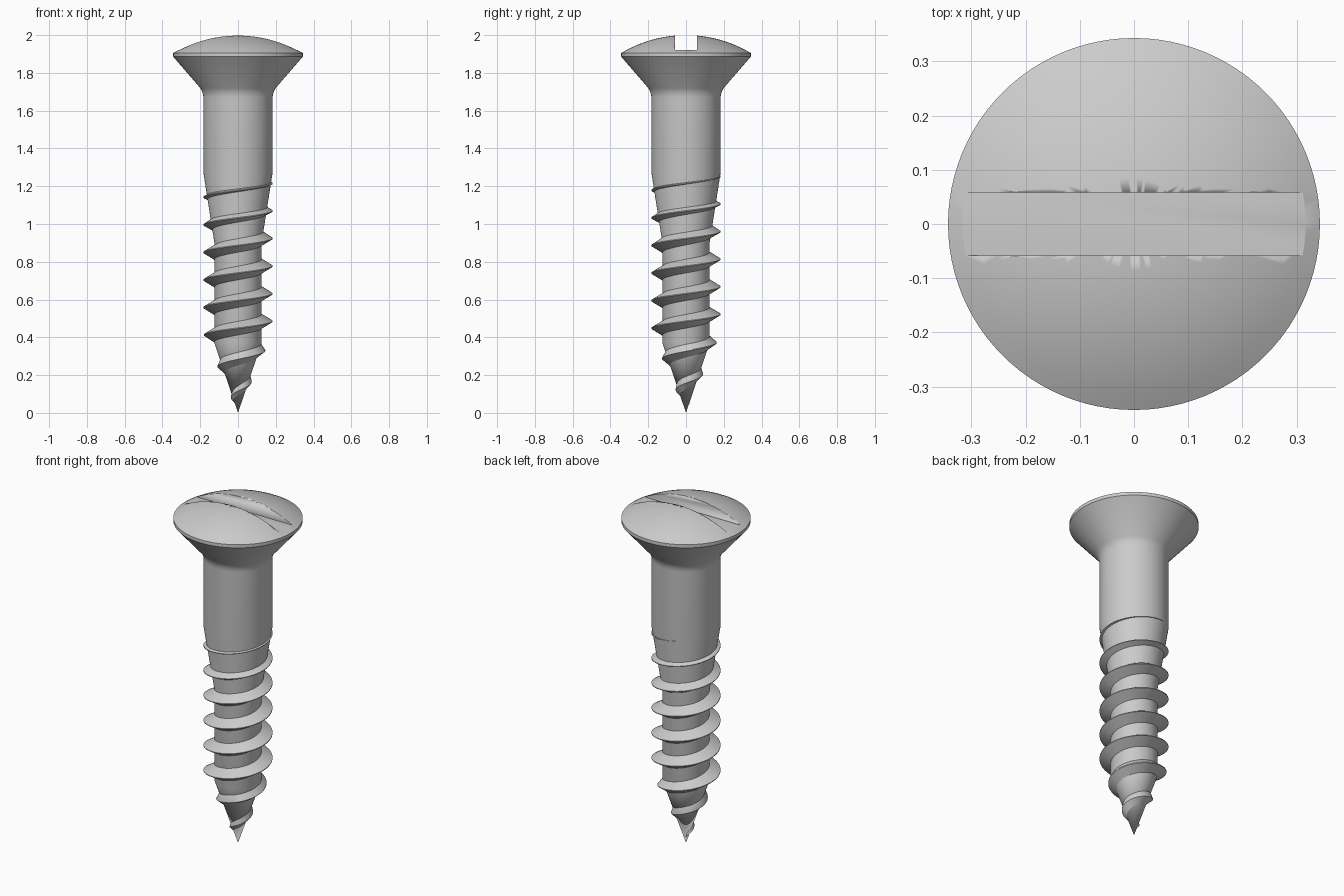
import bpy, bmesh, math

if "Cube" in bpy.data.objects:
    bpy.data.objects.remove(bpy.data.objects["Cube"])

SEG = 96


def finish(bm, name, angle=30):
    bmesh.ops.recalc_face_normals(bm, faces=bm.faces)
    me = bpy.data.meshes.new(name)
    bm.to_mesh(me)
    bm.free()
    ob = bpy.data.objects.new(name, me)
    bpy.context.collection.objects.link(ob)
    bpy.ops.object.select_all(action='DESELECT')
    bpy.context.view_layer.objects.active = ob
    ob.select_set(True)
    bpy.ops.object.shade_smooth_by_angle(angle=math.radians(angle))
    return ob


def lathe(profile, name):
    bm = bmesh.new()
    verts = [bm.verts.new((r, 0, z)) for r, z in profile]
    edges = [bm.edges.new(p) for p in zip(verts, verts[1:])]
    bmesh.ops.spin(bm, geom=verts + edges, cent=(0, 0, 0), axis=(0, 0, 1),
                   angle=2 * math.pi, steps=SEG, use_merge=True)
    bmesh.ops.remove_doubles(bm, verts=bm.verts, dist=1e-5)
    return finish(bm, name, 20)


# Radius of the core and of the thread crest at height z
def core(z):
    if z < 0.37:
        return max(0.0, 0.125 * z / 0.37)
    if z < 0.90:
        return 0.125
    return min(0.183, 0.125 + 0.058 * (z - 0.90) / 0.37)


def crest(z):
    return min(0.183, 0.43 * z + 0.003)


# Screw body: point, core, taper, shank, countersunk domed head
DOME_R = 0.667
profile = [(0, 0), (0.125, 0.37), (0.125, 0.90), (0.183, 1.27), (0.183, 1.67),
           (0.185, 1.686), (0.190, 1.702), (0.199, 1.719), (0.338, 1.880),
           (0.343, 1.886), (0.343, 1.905)]
for i in range(11, -1, -1):
    r = 0.343 * i / 12
    profile.append((r, 2.0 - DOME_R + math.sqrt(DOME_R ** 2 - r * r)))
body = lathe(profile, "screw_body")

# Driver slot cut across the dome
bm = bmesh.new()
bmesh.ops.create_cube(bm, size=1)
bmesh.ops.scale(bm, vec=(1.0, 0.117, 0.2), verts=bm.verts)
bmesh.ops.translate(bm, vec=(0, 0, 2.02), verts=bm.verts)
cutter = finish(bm, "slot_cutter")
cutter.hide_render = True
cutter.display_type = 'WIRE'
mod = body.modifiers.new("slot", 'BOOLEAN')
mod.operation = 'DIFFERENCE'
mod.solver = 'EXACT'
mod.object = cutter
bpy.context.view_layer.objects.active = body
bpy.ops.object.modifier_apply(modifier=mod.name)
bpy.data.objects.remove(cutter)

# Helical thread: triangular section, longer pitch on the point
bm = bmesh.new()
STEPS = 64
rings = []
for i in range(-int(2.65 * STEPS), int(5.32 * STEPS)):
    turn = i / STEPS
    a = 2 * math.pi * turn
    z = 0.485 + 0.146 * turn if turn > -0.5 else 0.412 + 0.168 * (turn + 0.5)
    rc = crest(z)
    h = 0.038 * min(1.0, max(0.08, (0.183 - core(z)) / 0.058), z / 0.15)
    section = [(max(0.001, core(z - h) - 0.003), z - h), (rc, z - 0.002),
               (rc, z + 0.002), (max(0.001, core(z + h) - 0.003), z + h)]
    rings.append([bm.verts.new((r * math.cos(a), r * math.sin(a), zz))
                  for r, zz in section])
for p, q in zip(rings, rings[1:]):
    for k in range(4):
        n = (k + 1) % 4
        bm.faces.new((p[k], p[n], q[n], q[k]))
bm.faces.new(rings[0])
bm.faces.new(rings[-1])
finish(bm, "screw_thread")
